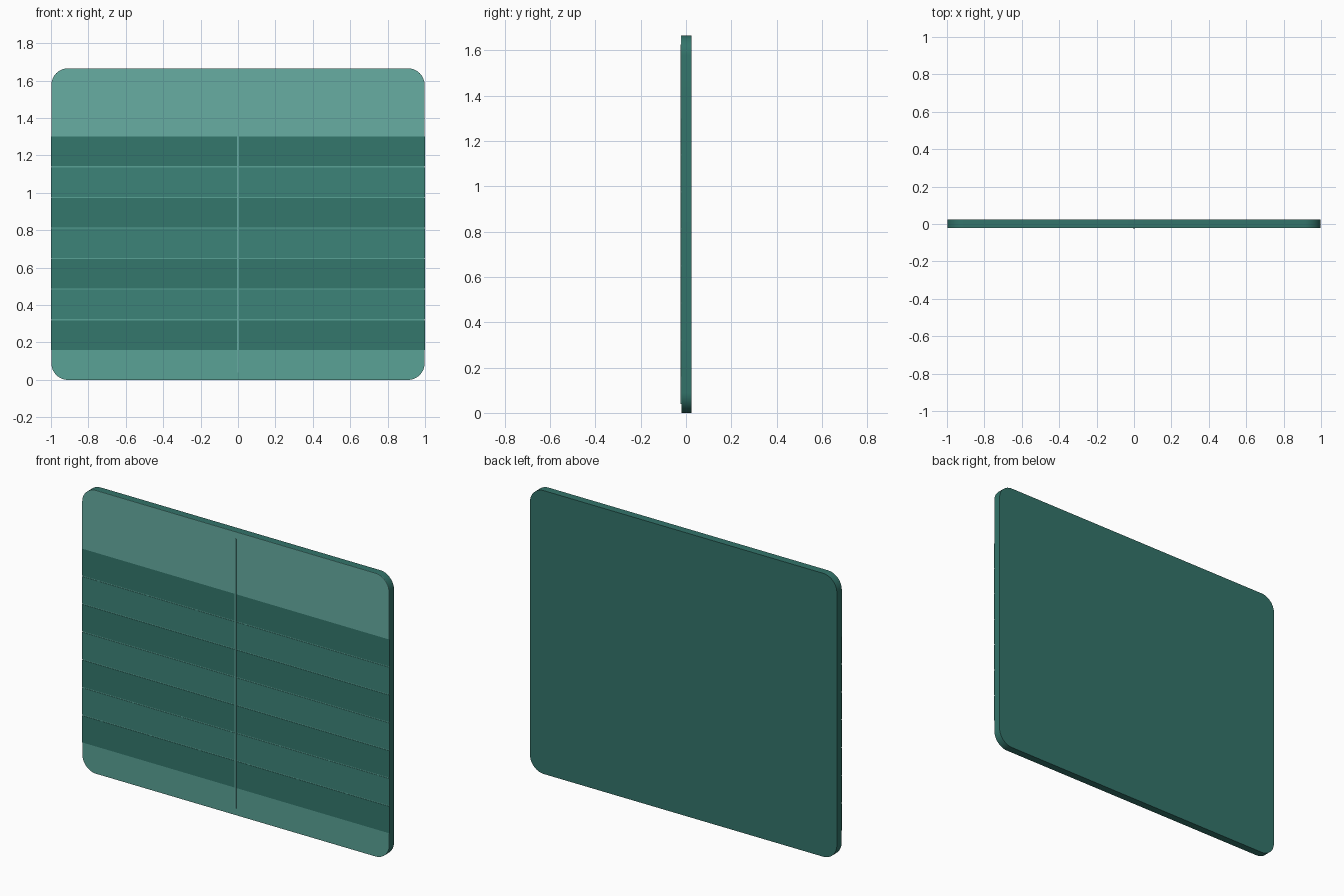
import bpy, bmesh
from math import sin, cos, pi, radians

if "Cube" in bpy.data.objects:
    bpy.data.objects.remove(bpy.data.objects["Cube"])

WIDTH, HEIGHT, RADIUS = 0.998, 1.666, 0.09


def material(name, rgb):
    m = bpy.data.materials.new(name)
    m.diffuse_color = (*rgb, 1)
    m.use_nodes = True
    m.node_tree.nodes["Principled BSDF"].inputs["Base Color"].default_value = m.diffuse_color
    return m


body_teal = material("body_teal", (0.033, 0.175, 0.145))
row_dark = material("row_dark", (0.033, 0.185, 0.150))
row_mid = material("row_mid", (0.046, 0.230, 0.190))
panel_light = material("panel_light", (0.100, 0.360, 0.305))
header_light = material("header_light", (0.135, 0.420, 0.365))


def plate(name, half, z0, z1, y0, y1, mat, r_bottom=0, r_top=0):
    """Upright plate between y0 (front) and y1 (back) with rounded corners."""
    pts = []
    corners = [(half, z0, -pi / 2, r_bottom), (half, z1, 0, r_top),
               (-half, z1, pi / 2, r_top), (-half, z0, pi, r_bottom)]
    for x, z, start, r in corners:
        if not r:
            pts.append((x, z))
            continue
        cx = x - r if x > 0 else x + r
        cz = z + r if z == z0 else z - r
        for i in range(13):
            a = start + i * pi / 24
            pts.append((cx + r * cos(a), cz + r * sin(a)))
    bm = bmesh.new()
    face = bm.faces.new([bm.verts.new((x, y0, z)) for x, z in pts])
    ext = bmesh.ops.extrude_face_region(bm, geom=[face], use_keep_orig=True)
    moved = [g for g in ext["geom"] if isinstance(g, bmesh.types.BMVert)]
    bmesh.ops.translate(bm, verts=moved, vec=(0, y1 - y0, 0))
    bmesh.ops.recalc_face_normals(bm, faces=bm.faces)
    mesh = bpy.data.meshes.new(name)
    bm.to_mesh(mesh)
    bm.free()
    ob = bpy.data.objects.new(name, mesh)
    bpy.context.collection.objects.link(ob)
    mesh.materials.append(mat)
    bpy.ops.object.select_all(action='DESELECT')
    ob.select_set(True)
    bpy.context.view_layer.objects.active = ob
    bpy.ops.object.shade_smooth_by_angle(angle=radians(30))
    return ob


# Backing board and the light face in front of it
plate("backing_board", WIDTH, 0, HEIGHT, -0.018, 0.024, body_teal, RADIUS, RADIUS)
plate("face_panel", WIDTH, 0, HEIGHT, -0.0205, -0.018, panel_light, RADIUS, RADIUS)

# Header band across the top
plate("header_band", WIDTH, 1.30, HEIGHT, -0.022, -0.0205, header_light, 0, RADIUS)

# Seven alternating rows, with the light face showing in the gaps
top, bottom, count, gap = 1.30, 0.155, 7, 0.006
pitch = (top - bottom) / count
for i in range(count):
    z1 = top - i * pitch
    plate(f"row_{i + 1}", 1.0, z1 - pitch + gap, z1, -0.022, -0.0205,
          row_mid if i % 2 else row_dark)

# Thin vertical divider between the two columns
plate("centre_divider", 0.005, 0.04, 1.626, -0.0235, -0.0205, header_light)
